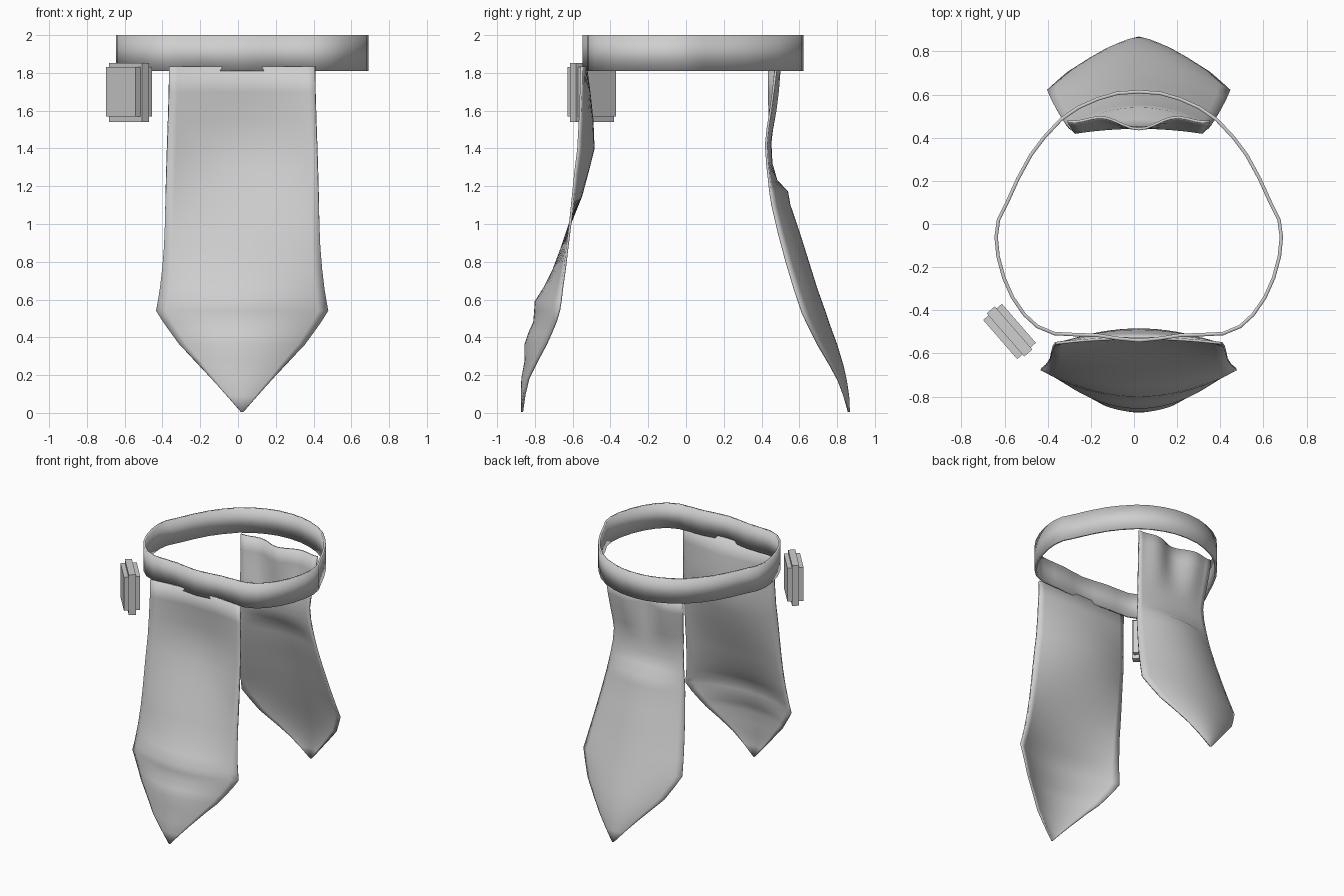
import bpy, bmesh, math
from mathutils import Matrix

CX = 0.022  # symmetry line of belt and cloths

grey = bpy.data.materials.new("grey cloth")
grey.diffuse_color = (0.62, 0.62, 0.62, 1)


def make_object(name, bm, smooth):
    bmesh.ops.recalc_face_normals(bm, faces=bm.faces)
    mesh = bpy.data.meshes.new(name)
    bm.to_mesh(mesh)
    bm.free()
    mesh.materials.append(grey)
    for p in mesh.polygons:
        p.use_smooth = smooth
    ob = bpy.data.objects.new(name, mesh)
    bpy.context.collection.objects.link(ob)
    return ob


def grid_faces(bm, rings, closed=False):
    pairs = list(zip(rings, rings[1:]))
    if closed:
        pairs.append((rings[-1], rings[0]))
    for a, b in pairs:
        n = len(a)
        for i in range(n if closed else n - 1):
            j = (i + 1) % n
            bm.faces.new((a[i], a[j], b[j], b[i]))


# Belt: half outline from back to front, mirrored into a closed hoop
half = [(0, .613), (.1, .606), (.19, .58), (.28, .54), (.36, .485), (.44, .40),
        (.5, .32), (.56, .21), (.61, .10), (.65, .02), (.661, -.06), (.652, -.15),
        (.625, -.25), (.585, -.34), (.53, -.42), (.47, -.475), (.39, -.508),
        (.29, -.513), (.19, -.516), (.1, -.53), (0, -.54)]
outline = half + [(-x, y) for x, y in reversed(half[1:-1])]
bm = bmesh.new()
rings = []
n = len(outline)
for i, (x, y) in enumerate(outline):
    x0, y0 = outline[i - 1]
    x1, y1 = outline[(i + 1) % n]
    dx, dy = x1 - x0, y1 - y0
    l = math.hypot(dx, dy)
    nx, ny = -dy / l, dx / l          # outward direction
    section = [(.008, 1.81), (.008, 2.0), (-.008, 2.0), (-.008, 1.81)]
    rings.append([bm.verts.new((CX + x + nx * o, y + ny * o, z)) for o, z in section])
grid_faces(bm, rings, closed=True)
make_object("belt", bm, True)


# Hanging cloth: rows of (height, half width, edge y, middle y, ripple)
def cloth(name, rows, cols=18):
    bm = bmesh.new()
    grid = []
    for z, w, edge, mid, ripple in rows:
        row = []
        for i in range(cols + 1):
            u = 2 * i / cols - 1
            y = edge + (mid - edge) * (1 - u * u) + ripple * math.sin(math.pi * u) ** 2
            row.append(bm.verts.new((CX + u * w, y, z)))
        grid.append(row)
    grid_faces(bm, grid)
    ob = make_object(name, bm, True)
    mod = ob.modifiers.new("thickness", 'SOLIDIFY')
    mod.thickness = 0.012
    mod.offset = 0


cloth("front_cloth", [
    (1.833, .386, -.553, -.530, 0),
    (1.70, .388, -.556, -.512, 0),
    (1.55, .392, -.562, -.496, 0),
    (1.40, .397, -.570, -.490, 0),
    (1.28, .401, -.585, -.520, 0),
    (1.15, .405, -.598, -.555, 0),
    (1.00, .409, -.613, -.615, 0),
    (.88, .413, -.628, -.655, 0),
    (.76, .422, -.642, -.700, 0),
    (.66, .433, -.656, -.750, 0),
    (.59, .444, -.664, -.795, 0),
    (.54, .453, -.672, -.798, 0),
    (.48, .415, -.690, -.803, 0),
    (.42, .372, -.715, -.830, 0),
    (.36, .328, -.742, -.850, 0),
    (.28, .250, -.785, -.848, 0),
    (.18, .160, -.835, -.866, 0),
    (.09, .078, -.856, -.868, 0),
    (.005, .004, -.868, -.868, 0)])

cloth("back_cloth", [
    (1.81, .330, .475, .440, .045),
    (1.70, .322, .462, .440, .040),
    (1.60, .312, .448, .442, .030),
    (1.50, .302, .432, .446, .012),
    (1.42, .296, .424, .447, 0),
    (1.32, .302, .430, .452, 0),
    (1.23, .314, .440, .478, 0),
    (1.17, .324, .446, .535, 0),
    (1.10, .335, .457, .547, 0),
    (.95, .358, .492, .598, 0),
    (.80, .382, .532, .645, 0),
    (.65, .405, .577, .692, 0),
    (.53, .422, .617, .735, 0),
    (.45, .380, .655, .762, 0),
    (.36, .328, .700, .795, 0),
    (.25, .225, .765, .828, 0),
    (.17, .150, .808, .846, 0),
    (.09, .078, .838, .858, 0),
    (.005, .004, .862, .862, 0)])


# Pouch: thick body and a taller, thinner slab through it, turned to the hip
def box(name, size, z0, z1, at=(-.577, -.498), angle=-49):
    bm = bmesh.new()
    bmesh.ops.create_cube(bm, size=1, matrix=(
        Matrix.Translation((at[0], at[1], (z0 + z1) / 2))
        @ Matrix.Rotation(math.radians(angle), 4, 'Z')
        @ Matrix.Diagonal((size[0], size[1], z1 - z0, 1))))
    make_object(name, bm, False)


box("pouch_body", (.24, .115), 1.57, 1.83)
box("pouch_slab", (.265, .05), 1.54, 1.853)
